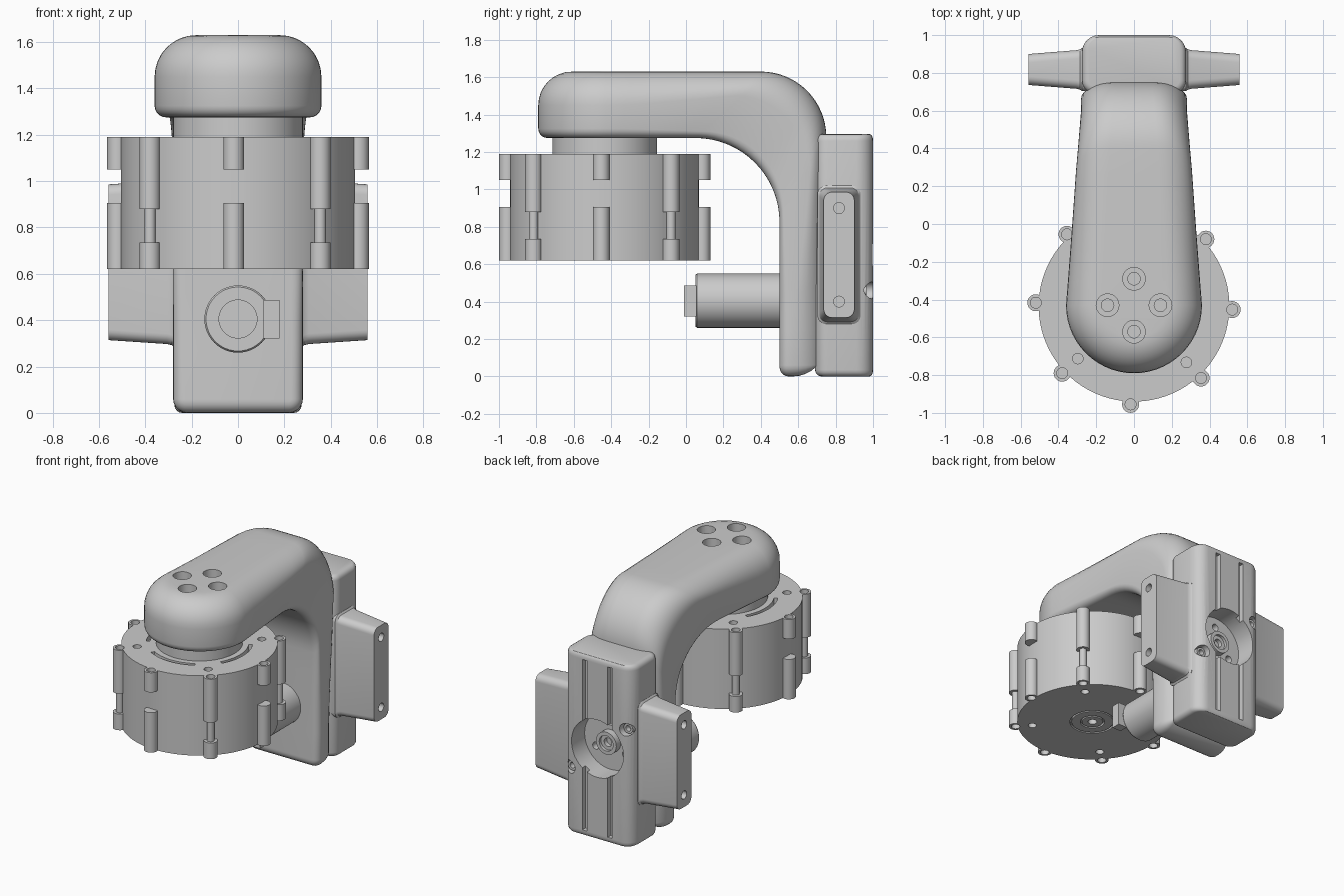
import bpy, bmesh
from math import sin, cos, pi, radians

if "Cube" in bpy.data.objects:
    bpy.data.objects.remove(bpy.data.objects["Cube"])

CY = -0.435            # drum axis position in y


def finish(bm, name, smooth=True):
    bmesh.ops.remove_doubles(bm, verts=bm.verts, dist=1e-5)
    bmesh.ops.recalc_face_normals(bm, faces=bm.faces)
    me = bpy.data.meshes.new(name)
    bm.to_mesh(me)
    bm.free()
    ob = bpy.data.objects.new(name, me)
    bpy.context.collection.objects.link(ob)
    if smooth:
        shade(ob)
    return ob


def activate(ob):
    bpy.ops.object.select_all(action='DESELECT')
    ob.select_set(True)
    bpy.context.view_layer.objects.active = ob


def shade(ob):
    activate(ob)
    bpy.ops.object.shade_smooth_by_angle(angle=radians(30))


def boolean(ob, tool, op='DIFFERENCE'):
    m = ob.modifiers.new("bool", 'BOOLEAN')
    m.object, m.operation, m.solver = tool, op, 'EXACT'
    activate(ob)
    bpy.ops.object.modifier_apply(modifier=m.name)
    bpy.data.objects.remove(tool, do_unlink=True)


def loft(bm, rings, cap=True):
    vs = [[bm.verts.new(p) for p in r] for r in rings]
    n = len(vs[0])
    for a, b in zip(vs, vs[1:]):
        for i in range(n):
            bm.faces.new((a[i], a[(i + 1) % n], b[(i + 1) % n], b[i]))
    if cap:
        bm.faces.new(vs[0])
        bm.faces.new(vs[-1])
    return vs


def circle(r, h, c, axis='z', n=48):
    pts = [(c[0] + r * cos(2 * pi * i / n), c[1] + r * sin(2 * pi * i / n)) for i in range(n)]
    return [(a, b, h) if axis == 'z' else (a, h, b) for a, b in pts]


def turned(bm, profile, c, axis='z', n=32, cap=True):
    loft(bm, [circle(r, h, c, axis, n) for r, h in profile], cap)


def box(bm, x0, x1, y0, y1, z0, z1):
    loft(bm, [[(x0, y0, z), (x1, y0, z), (x1, y1, z), (x0, y1, z)] for z in (z0, z1)])


def rrect(a0, a1, b0, b1, r_low, r_high, n=6):
    """Rounded rectangle, separate corner radii for the b0 and b1 sides."""
    pts = []
    for ca, cb, r, s in ((a1 - r_high, b1 - r_high, r_high, 0), (a0 + r_high, b1 - r_high, r_high, 1),
                         (a0 + r_low, b0 + r_low, r_low, 2), (a1 - r_low, b0 + r_low, r_low, 3)):
        for k in range(n + 1):
            t = (s + k / n) * pi / 2
            pts.append((ca + r * cos(t), cb + r * sin(t)))
    return pts


# --- bent arm: one outline, inset in layers for the fillets, wrapped round the bend
def mix(a, b, t):
    return a + (b - a) * t


def station(kind, t, d):
    a = t * pi / 2
    if kind == 'tip':
        y = -0.43 - (0.36 - d) * cos(a)
        return (y, 1.275), (y, 1.63), (0.36 - d) * sin(a)
    if kind == 'corner':
        rc = max(0.06 - d, 0.004)
        z = d + rc * (1 - sin(a))
        return (0.5, z), (0.75, z), 0.28 - d - rc * (1 - cos(a))
    if kind == 'top':
        i, o = (mix(-0.43, 0.05, t), 1.275), (mix(-0.43, 0.4, t), 1.63)
    elif kind == 'bend':
        i = (0.05 + 0.45 * sin(a), 0.825 + 0.45 * cos(a))
        o = (0.4 + 0.35 * sin(a), 1.28 + 0.35 * cos(a))
    else:
        i, o = (0.5, mix(0.825, 0.25, t)), (0.75, mix(1.28, 0.25, t))
    return i, o, 0.36 - 0.08 * min((i[0] + o[0]) / 2 + 0.43, 1.0) - d


stations = ([('tip', k / 14) for k in range(14)] + [('top', k / 6) for k in range(6)]
            + [('bend', k / 16) for k in range(16)] + [('down', k / 4) for k in range(5)]
            + [('corner', k / 5) for k in range(6)])
RI, RO = 0.05, 0.18
levels = [(RI * (1 - sin(k * pi / 10)), RI * (1 - cos(k * pi / 10)), False) for k in range(6)]
levels += [(RO * (1 - cos(k * pi / 16)), RO * (1 - sin(k * pi / 16)), True) for k in range(9)]
bm = bmesh.new()
rings = []
for d, dist, from_outer in levels:
    left = []
    for kind, t in stations:
        i, o, w = station(kind, t, d)
        f = dist / ((o[0] - i[0]) ** 2 + (o[1] - i[1]) ** 2) ** 0.5
        f = 1 - f if from_outer else f
        left.append((w, mix(i[0], o[0], f), mix(i[1], o[1], f)))
    rings.append(left + [(-x, y, z) for x, y, z in reversed(left)])
vs = loft(bm, rings, cap=False)
for ring in (vs[0], vs[-1]):
    for k in range(len(stations) - 1):
        bm.faces.new((ring[k], ring[k + 1], ring[-k - 2], ring[-k - 1]))
arm = finish(bm, "bent_arm", False)

# four counterbored screw holes in the arm
bm = bmesh.new()
for k in range(4):
    c = (0.14 * cos(k * pi / 2), -0.43 + 0.14 * sin(k * pi / 2))
    turned(bm, [(0.06, 1.7), (0.06, 1.42), (0.033, 1.42), (0.033, 1.33)], c)
boolean(arm, finish(bm, "arm_cutter", False))
shade(arm)

bm = bmesh.new()
turned(bm, [(0.28, 1.18), (0.28, 1.30)], (0, CY), n=64)
finish(bm, "neck")

# --- drum with eight lugs round the rim
bm = bmesh.new()
turned(bm, [(0.505, 0.62), (0.505, 1.19)], (0, CY), n=96)
drum = finish(bm, "drum", False)
lugs, cut = bmesh.new(), bmesh.new()
for k in range(8):
    a = radians(45 * k - 2)
    c = (0.52 * cos(a), CY + 0.52 * sin(a))
    R = 0.045
    if k % 2:
        turned(lugs, [(R, 0.62), (R, 0.735), (0.025, 0.735), (0.025, 0.88), (R, 0.88), (R, 1.19)], c, n=24)
        for z0, z1 in ((0.6, 0.68), (1.09, 1.21)):
            turned(cut, [(0.028, z0), (0.028, z1)], (0.407 * cos(a), CY + 0.407 * sin(a)), n=20)
    else:
        turned(lugs, [(R, 0.62), (R, 0.905)], c, n=24)
        turned(lugs, [(R, 1.05), (R, 1.19)], c, n=24)
    for z0, z1 in ((0.6, 0.7), (1.09, 1.21)):
        turned(cut, [(0.029, z0), (0.029, z1)], c, n=20)
# curved slots on top, ring grooves and centre hole underneath
for k in range(4):
    arc = [radians(90 * k - 30 + 5 * j) for j in range(13)]
    pts = [(0.345, a) for a in arc] + [(0.32, a) for a in reversed(arc)]
    loft(cut, [[(r * cos(a), CY + r * sin(a), z) for r, a in pts] for z in (1.15, 1.21)])
for r in (0.07, 0.14):
    turned(cut, [(r, 0.6), (r + 0.012, 0.6), (r + 0.012, 0.635), (r, 0.635), (r, 0.6)], (0, CY), cap=False)
turned(cut, [(0.03, 0.6), (0.03, 0.68)], (0, CY))
boolean(drum, finish(lugs, "lugs", False), 'UNION')
boolean(drum, finish(cut, "drum_cutter", False))
shade(drum)

# --- back block, edges rounded by inset layers
bm = bmesh.new()
B = 0.035
layers = [(B * (1 - sin(k * pi / 8)), B * (1 - cos(k * pi / 8))) for k in range(5)]
layers += [(d, 1.295 - z) for d, z in reversed(layers)]
loft(bm, [[(x, y, z) for x, y in rrect(-0.275 + d, 0.275 - d, 0.69 + d, 1 - d * 0.5, 0.07 - d, 0.09 - d)]
          for d, z in layers])
block = finish(bm, "back_block", False)
bm = bmesh.new()
turned(bm, [(0.205, 0.85), (0.205, 1.05)], (0, 0.65), 'y', 48)
screws = ((-0.22, 0.84), (0.22, 0.46))
for c in screws:
    turned(bm, [(0.045, 0.9), (0.045, 1.05)], c, 'y', 24)
boolean(block, finish(bm, "recess_cutter", False))
bm = bmesh.new()
for x in (-0.1, 0.1):
    box(bm, x - 0.018, x + 0.018, 0.965, 1.05, 0.04, 1.255)
for k in range(3):
    a = radians(120 * k + 90)
    turned(bm, [(0.025, 0.8), (0.025, 0.9)], (0.135 * cos(a), 0.65 + 0.135 * sin(a)), 'y', 20)
boolean(block, finish(bm, "groove_cutter", False))
shade(block)

# screws and hollow boss set into the back
for k, c in enumerate(screws):
    bm = bmesh.new()
    turned(bm, [(0.036, 0.89), (0.036, 0.965), (0.02, 0.965), (0.02, 0.93)], c, 'y', 24)
    finish(bm, f"back_screw_{k + 1}")
bm = bmesh.new()
turned(bm, [(0.08, 0.84), (0.08, 0.9), (0.055, 0.9), (0.055, 0.88), (0.03, 0.88), (0.03, 0.85)], (0, 0.65), 'y')
finish(bm, "recess_boss")

# --- side ears with two holes each
for side, s in (("left", -1), ("right", 1)):
    bm = bmesh.new()
    loft(bm, [[(s * x, y, z) for y, z in rrect(0.818 - hy, 0.818 + hy, 0.65 - hz, 0.65 + hz, 0.045, 0.045)]
              for x, hy, hz in ((0.24, 0.115, 0.37), (0.275, 0.115, 0.37), (0.285, 0.107, 0.358),
                                (0.305, 0.102, 0.353), (0.558, 0.082, 0.336))])
    ear = finish(bm, side + "_ear", False)
    bm = bmesh.new()
    for z in (0.4, 0.9):
        loft(bm, [[(s * x, y, h) for y, h, _ in circle(0.029, 0, (0.818, z), n=24)] for x in (0.42, 0.6)])
    boolean(ear, finish(bm, "ear_cutter", False))
    shade(ear)

# --- front socket and its side tab
bm = bmesh.new()
turned(bm, [(0.145, 0.55), (0.145, 0.06), (0.138, 0.05), (0.082, 0.05), (0.082, 0.11)], (0, 0.405), 'y', 48)
finish(bm, "front_socket")
bm = bmesh.new()
box(bm, 0.11, 0.18, -0.01, 0.055, 0.32, 0.487)
finish(bm, "socket_tab", False)
